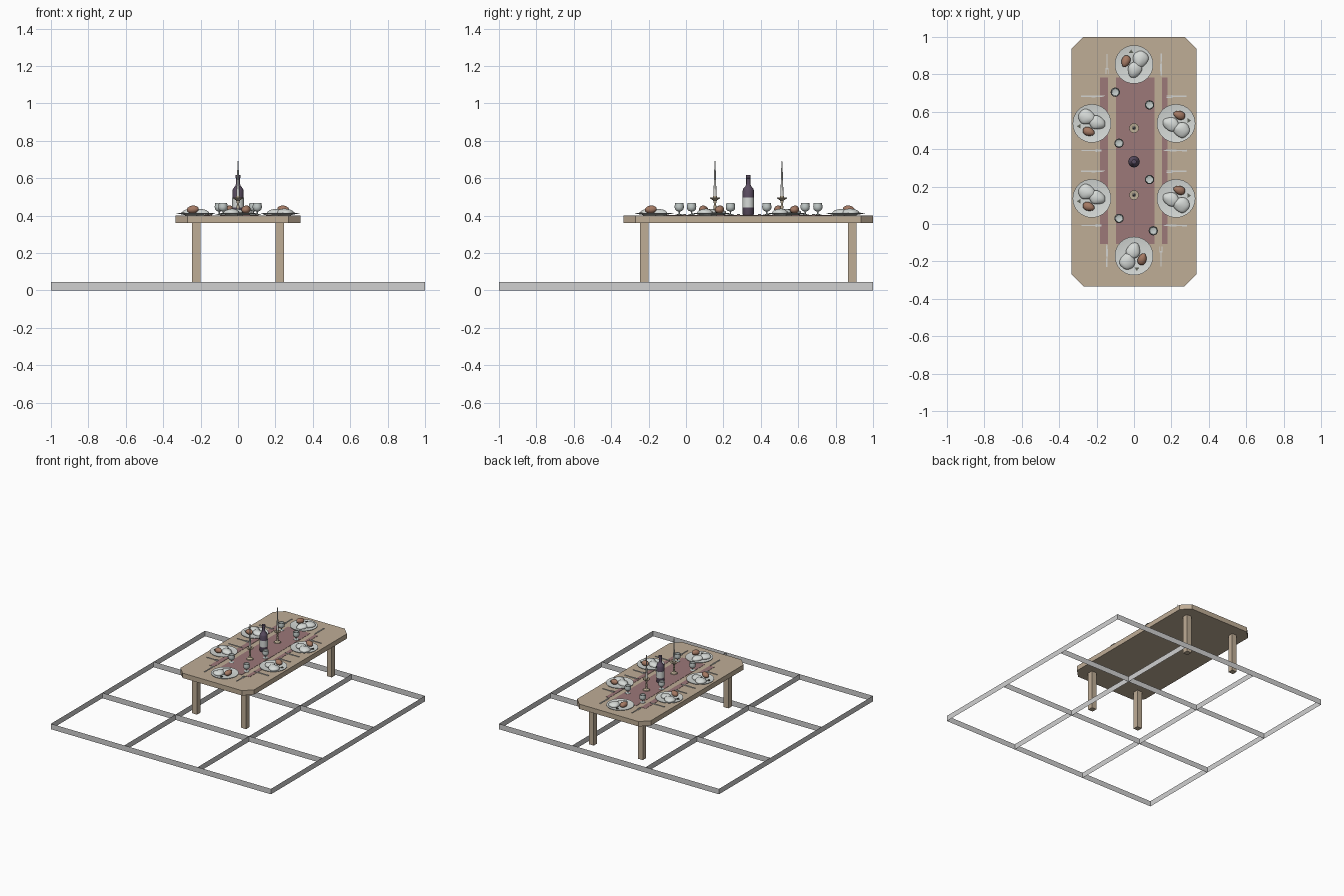
import bpy, bmesh, math
from mathutils import Matrix, Vector

if "Cube" in bpy.data.objects:
    bpy.data.objects.remove(bpy.data.objects["Cube"])


def mat(name, r, g, b):
    m = bpy.data.materials.new(name)
    m.diffuse_color = [((c / 255 + 0.055) / 1.055) ** 2.4 for c in (r, g, b)] + [1]
    m.use_nodes = True
    m.node_tree.nodes["Principled BSDF"].inputs["Base Color"].default_value = m.diffuse_color
    return m


GREY = mat("floor grey", 208, 208, 208)
WOOD = mat("pale wood", 191, 173, 150)
RUNNER = mat("dusty rose cloth", 156, 120, 121)
CHINA = mat("white china", 214, 218, 215)
MEAT = mat("roast brown", 165, 122, 100)
SILVER = mat("silver", 212, 212, 208)
GLASS = mat("clear glass", 196, 204, 202)
BOTTLE = mat("dark wine glass", 92, 78, 98)
BRASS = mat("candle brass", 186, 172, 148)
GREEN = mat("dark garnish", 95, 98, 88)

TOP = 0.402      # height of the table top
MID = 0.333      # table centre in y


def finish(bm, name, material, M=None, smooth=False):
    if M is not None:
        bm.transform(M)
    me = bpy.data.meshes.new(name)
    bm.to_mesh(me)
    bm.free()
    me.materials.append(material)
    ob = bpy.data.objects.new(name, me)
    bpy.context.collection.objects.link(ob)
    if smooth:
        bpy.ops.object.select_all(action='DESELECT')
        ob.select_set(True)
        bpy.context.view_layer.objects.active = ob
        bpy.ops.object.shade_smooth_by_angle(angle=math.radians(40))
    return ob


def prism(name, pts, z0, z1, material, M=None):
    bm = bmesh.new()
    f = bm.faces.new([bm.verts.new((x, y, z0)) for x, y in pts])
    r = bmesh.ops.extrude_face_region(bm, geom=[f])
    bmesh.ops.translate(bm, vec=(0, 0, z1 - z0),
                        verts=[v for v in r['geom'] if isinstance(v, bmesh.types.BMVert)])
    bmesh.ops.recalc_face_normals(bm, faces=bm.faces)
    return finish(bm, name, material, M)


def box(name, x0, x1, y0, y1, z0, z1, material, M=None):
    return prism(name, [(x0, y0), (x1, y0), (x1, y1), (x0, y1)], z0, z1, material, M)


def lathe(name, prof, material, M, n=20):
    bm = bmesh.new()
    vs = [bm.verts.new((r, 0, z)) for r, z in prof]
    es = [bm.edges.new(p) for p in zip(vs, vs[1:])]
    bmesh.ops.spin(bm, geom=vs + es, axis=(0, 0, 1), cent=(0, 0, 0),
                   angle=2 * math.pi, steps=n, use_duplicate=False)
    bmesh.ops.remove_doubles(bm, verts=bm.verts, dist=0.0001)
    bmesh.ops.recalc_face_normals(bm, faces=bm.faces)
    return finish(bm, name, material, M, True)


def blob(name, c, size, turn, tilt, material, M, lumps=0.0):
    bm = bmesh.new()
    bmesh.ops.create_icosphere(bm, subdivisions=3, radius=1)
    for v in bm.verts:
        p = v.co.copy()
        v.co *= 1 + lumps * (math.sin(5 * p.x + 2 * p.z) + math.sin(4 * p.y + 3 * p.x))
        v.co.x *= 1 - 0.18 * p.y
    L = (Matrix.Translation(c) @ Matrix.Rotation(math.radians(turn), 4, 'Z')
         @ Matrix.Rotation(math.radians(tilt), 4, 'X') @ Matrix.Diagonal((*size, 1)))
    return finish(bm, name, material, M @ L, True)


# floor grid: upright sheets without thickness
for i, c in enumerate((-1, -1 / 3, 1 / 3, 1)):
    for axis in "xy":
        bm = bmesh.new()
        ends = [(-1, 0), (1, 0), (1, 0.045), (-1, 0.045)]
        bm.faces.new([bm.verts.new((t, c, z) if axis == "x" else (c, t, z)) for t, z in ends])
        finish(bm, f"floor_strip_{axis}_{i}", GREY)

# table top with cut corners, legs
w, l, k = 0.335, 0.667, 0.065
prism("table_top", [(-w + k, -l), (w - k, -l), (w, -l + k), (w, l - k),
                    (w - k, l), (-w + k, l), (-w, l - k), (-w, -l + k)],
      0.362, TOP, WOOD, Matrix.Translation((0, MID, 0)))
for x in (-0.223, 0.223):
    for y in (-0.223, 0.889):
        box("table_leg", x - 0.022, x + 0.022, y - 0.022, y + 0.022, 0.045, 0.362, WOOD)

# cloth runner strips
for x0, x1 in ((-0.182, -0.14), (-0.097, 0.11), (0.15, 0.18)):
    box("table_runner", x0, x1, -0.108, 0.783, TOP, TOP + 0.002, RUNNER)


def place_setting(x, y, turn):
    M = Matrix.Translation((x, y, TOP)) @ Matrix.Rotation(math.radians(turn), 4, 'Z')
    lathe("plate", [(0, 0.002), (0.06, 0.002), (0.103, 0.010), (0.103, 0.013),
                    (0.068, 0.007), (0, 0.007)], CHINA, M, 32)
    # food
    blob("mash_large", (-0.032, -0.026, 0.014), (0.040, 0.046, 0.021), -20, 0, CHINA, M, 0.03)
    blob("mash_small", (-0.002, 0.030, 0.013), (0.036, 0.044, 0.020), -20, -8, CHINA, M, 0.03)
    blob("roast_meat", (0.044, -0.017, 0.031), (0.023, 0.033, 0.021), -20, 8, MEAT, M)
    prism("garnish", [(0.003, -0.062), (0.028, -0.062), (0.015, -0.080)],
          0.008, 0.015, GREEN, M)
    # knife
    prism("knife", [(-0.148, 0.07), (-0.150, 0.0), (-0.148, -0.005), (-0.150, -0.058),
                    (-0.141, -0.058), (-0.142, -0.005), (-0.139, 0.0), (-0.141, 0.055)],
          0.002, 0.006, SILVER, M)
    # fork
    box("fork_handle", 0.142, 0.148, -0.055, 0.02, 0.002, 0.006, SILVER, M)
    box("fork_neck", 0.137, 0.153, 0.018, 0.026, 0.002, 0.006, SILVER, M)
    for t in (0.137, 0.1435, 0.150):
        box("fork_tine", t, t + 0.003, 0.025, 0.05, 0.002, 0.006, SILVER, M)


place_setting(0, -0.171, 0)
place_setting(0, 0.853, 180)
for y in (0.137, 0.538):
    place_setting(-0.225, y, -90)
    place_setting(0.225, y, 90)

# wine glasses
for x, y in ((-0.10, 0.705), (0.083, 0.637), (-0.08, 0.432),
             (0.083, 0.238), (-0.08, 0.03), (0.103, -0.036)):
    lathe("wine_glass", [(0, 0.001), (0.020, 0.001), (0.019, 0.004), (0.004, 0.007),
                         (0.003, 0.020), (0.014, 0.023), (0.023, 0.032), (0.025, 0.046),
                         (0.022, 0.065), (0.020, 0.065), (0.022, 0.046), (0.019, 0.033),
                         (0, 0.026)], GLASS, Matrix.Translation((x, y, TOP)), 16)

# candlesticks and tapered candles
for y in (0.155, 0.513):
    M = Matrix.Translation((0, y, TOP))
    lathe("candlestick", [(0, 0.002), (0.026, 0.002), (0.024, 0.008), (0.010, 0.016),
                          (0.006, 0.030), (0.008, 0.045), (0.005, 0.060), (0.010, 0.080),
                          (0.026, 0.090), (0.026, 0.094), (0.010, 0.092), (0.010, 0.104),
                          (0, 0.104)], BRASS, M)
    lathe("candle", [(0, 0.10), (0.009, 0.10), (0.005, 0.20), (0.003, 0.285),
                     (0.001, 0.29), (0.001, 0.312), (0, 0.312)], SILVER, M, 12)

# wine bottle with label and foil ring
M = Matrix.Translation((0, MID, TOP))
lathe("bottle", [(0, 0.002), (0.028, 0.002), (0.030, 0.005), (0.030, 0.132), (0.027, 0.142),
                 (0.014, 0.158), (0.011, 0.168), (0.011, 0.198), (0.013, 0.199),
                 (0.013, 0.216), (0, 0.216)], BOTTLE, M, 24)
lathe("bottle_label", [(0.030, 0.042), (0.0308, 0.042), (0.0308, 0.095), (0.030, 0.095)],
      CHINA, M, 24)
